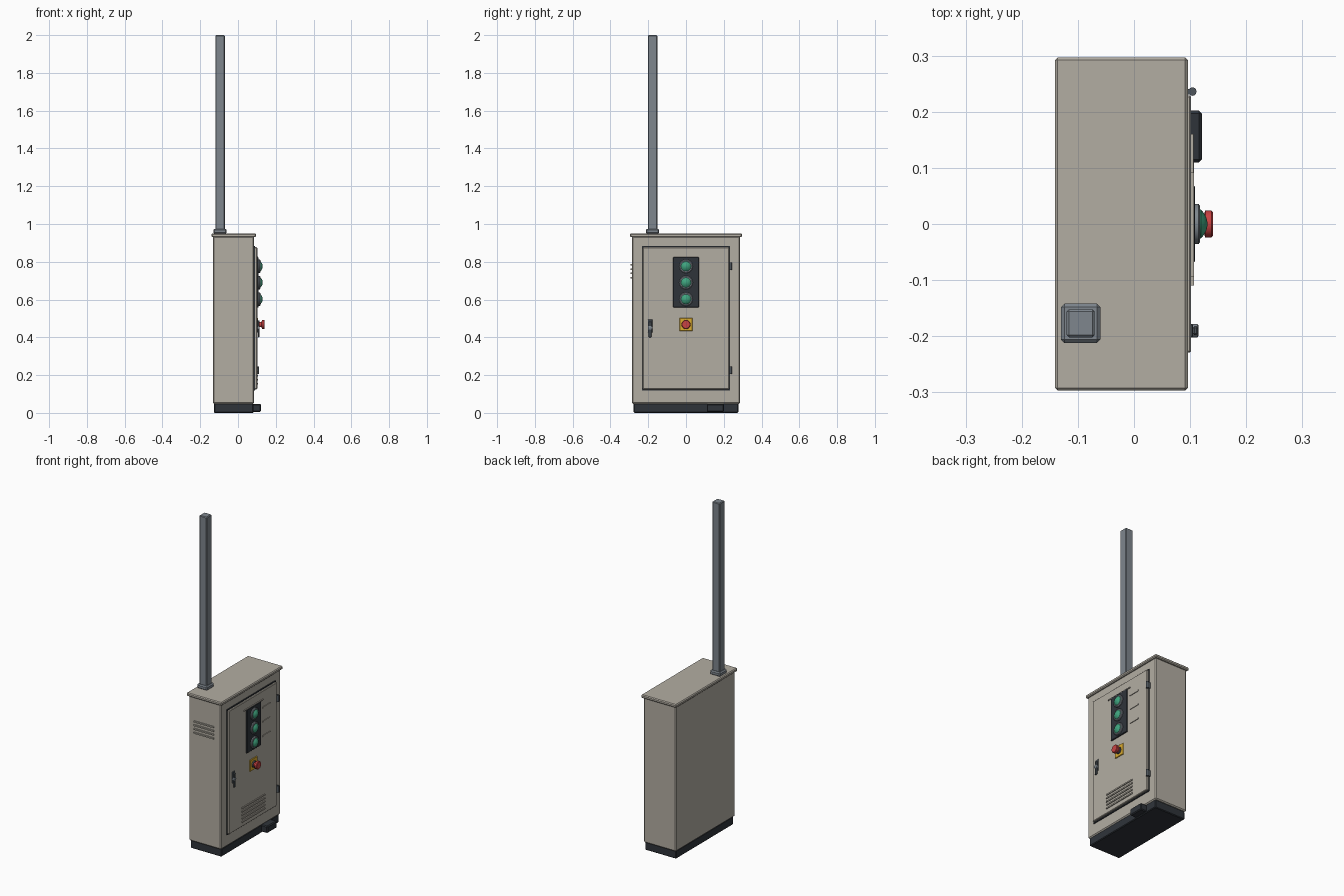
import bpy, bmesh, math
from mathutils import Matrix

if "Cube" in bpy.data.objects:
    bpy.data.objects.remove(bpy.data.objects["Cube"])


def material(name, rgb):
    m = bpy.data.materials.new(name)
    m.diffuse_color = (*rgb, 1)
    m.use_nodes = True
    m.node_tree.nodes["Principled BSDF"].inputs["Base Color"].default_value = m.diffuse_color
    return m


BEIGE = material("beige_paint", (0.45, 0.42, 0.365))
DARK = material("dark_plinth", (0.028, 0.034, 0.042))
STEEL = material("blue_grey_steel", (0.21, 0.24, 0.27))
HANDLE = material("dark_grey_metal", (0.075, 0.09, 0.105))
GREEN = material("green_lens", (0.05, 0.37, 0.21))
RED = material("red_button", (0.58, 0.055, 0.055))
YELLOW = material("yellow_plate", (0.72, 0.42, 0.03))


def finish(name, bm, mat):
    bmesh.ops.recalc_face_normals(bm, faces=bm.faces)
    me = bpy.data.meshes.new(name)
    bm.to_mesh(me)
    bm.free()
    me.materials.append(mat)
    ob = bpy.data.objects.new(name, me)
    bpy.context.collection.objects.link(ob)
    return ob


def box(name, x, y, z, mat, bevel=0.0):
    """Box from (min, max) ranges, with optional chamfered edges."""
    bm = bmesh.new()
    bmesh.ops.create_cube(bm, size=1)
    for v in bm.verts:
        v.co = [r[0] + (c + 0.5) * (r[1] - r[0]) for c, r in zip(v.co, (x, y, z))]
    if bevel:
        bmesh.ops.bevel(bm, geom=bm.edges[:], offset=bevel, segments=1, affect='EDGES')
    return finish(name, bm, mat)


def lathe(name, profile, loc, mat, sides=24, axis='X'):
    """Solid of revolution from (distance along axis, radius) points."""
    bm = bmesh.new()
    rings = []
    for d, r in profile:
        rings.append([bm.verts.new((r * math.cos(2 * math.pi * i / sides),
                                    r * math.sin(2 * math.pi * i / sides), d))
                      for i in range(sides)])
    for a, b in zip(rings, rings[1:]):
        for i in range(sides):
            j = (i + 1) % sides
            bm.faces.new((a[i], a[j], b[j], b[i]))
    bm.faces.new(rings[0])
    bm.faces.new(rings[-1])
    if axis == 'X':
        bm.transform(Matrix.Rotation(math.pi / 2, 4, 'Y'))
    bm.transform(Matrix.Translation(loc))
    ob = finish(name, bm, mat)
    bpy.context.view_layer.objects.active = ob
    ob.select_set(True)
    bpy.ops.object.shade_smooth_by_angle(angle=math.radians(35))
    ob.select_set(False)
    return ob


# Plinth with cable entry block
box("plinth", (-0.127, 0.082), (-0.277, 0.277), (0, 0.05), DARK, 0.004)
box("cable_entry", (0.07, 0.121), (0.11, 0.202), (0.006, 0.048), DARK, 0.005)

# Cabinet and roof
box("cabinet_body", (-0.132, 0.086), (-0.286, 0.286), (0.048, 0.935), BEIGE, 0.006)
box("roof", (-0.141, 0.096), (-0.297, 0.297), (0.93, 0.95), BEIGE, 0.005)

# Post
box("post_flange", (-0.13, -0.06), (-0.212, -0.142), (0.948, 0.974), STEEL, 0.006)
box("post", (-0.12, -0.07), (-0.202, -0.152), (0.96, 2.0), STEEL, 0.004)

# Door with dark seal
box("door_seal", (0.08, 0.091), (-0.234, 0.234), (0.119, 0.883), DARK)
box("door", (0.088, 0.102), (-0.229, 0.229), (0.125, 0.877), BEIGE, 0.003)

# Hinges
for i, z in enumerate((0.777, 0.225)):
    lathe(f"hinge_{i}", [(-0.02, 0.0075), (0.02, 0.0075)], (0.104, 0.236, z), HANDLE, 12, 'Z')
    box(f"hinge_leaf_{i}", (0.084, 0.103), (0.231, 0.241), (z - 0.018, z + 0.018), HANDLE)

# Signal panel with drip strip
box("signal_panel", (0.1, 0.109), (-0.068, 0.068), (0.558, 0.824), DARK, 0.002)
box("panel_drip_strip", (0.1, 0.107), (-0.094, 0.092), (0.822, 0.828), BEIGE)

# Signal lamps with label strips
for i, z in enumerate((0.776, 0.690, 0.602)):
    lathe(f"lamp_bezel_{i}", [(0.106, 0.036), (0.115, 0.036), (0.118, 0.032)], (0, 0, z), STEEL)
    lathe(f"lamp_lens_{i}", [(0.115, 0.027), (0.119, 0.026), (0.125, 0.019), (0.129, 0.011),
                             (0.131, 0.003)], (0, 0, z), GREEN)
    box(f"label_strip_{i}", (0.1, 0.106), (0.09, 0.16), (z - 0.004, z + 0.004), BEIGE)

# Emergency stop
box("stop_plate", (0.1, 0.107), (-0.035, 0.035), (0.433, 0.503), YELLOW, 0.002)
lathe("stop_collar", [(0.105, 0.02), (0.115, 0.02)], (0, 0, 0.468), HANDLE)
lathe("stop_button", [(0.113, 0.014), (0.124, 0.014), (0.127, 0.024), (0.138, 0.024),
                      (0.141, 0.021)], (0, 0, 0.468), RED)

# Door handle
box("handle_plate", (0.1, 0.105), (-0.202, -0.178), (0.425, 0.495), HANDLE, 0.002)
lathe("handle_hub", [(0.103, 0.012), (0.113, 0.012), (0.115, 0.009)], (0, -0.19, 0.45), STEEL, 16)
box("handle_lever", (0.105, 0.114), (-0.198, -0.182), (0.4, 0.485), HANDLE, 0.003)

# Louvres on the door and on the left side
for i in range(5):
    z = 0.155 + i * 0.021
    box(f"door_louvre_{i}", (0.1, 0.107), (-0.11, 0.11), (z - 0.004, z + 0.004), BEIGE)
for i in range(4):
    z = 0.715 + i * 0.023
    box(f"side_louvre_{i}", (-0.095, 0.04), (-0.293, -0.284), (z - 0.004, z + 0.004), BEIGE)
